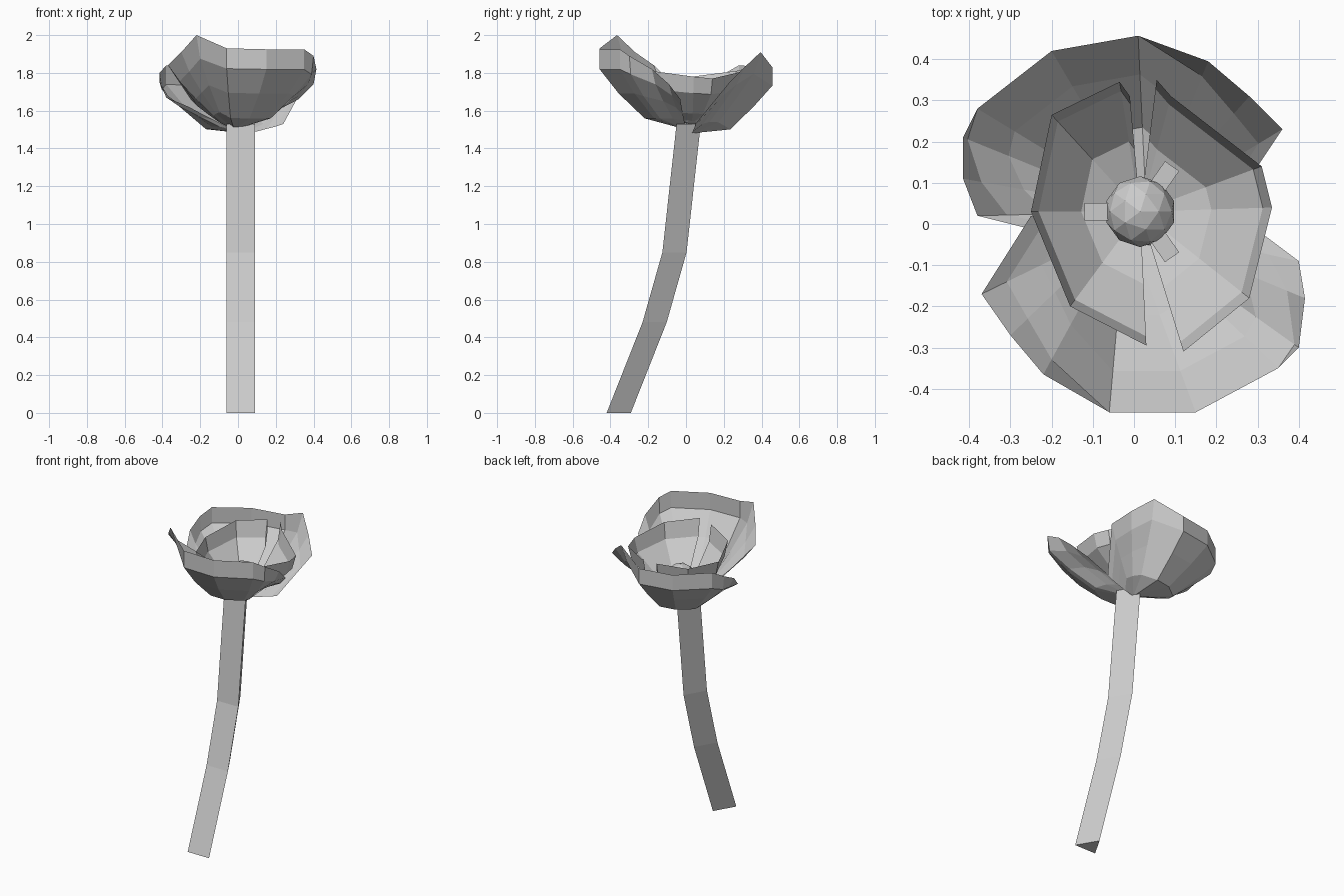
import bpy, bmesh, math
from mathutils import Vector, Matrix

if "Cube" in bpy.data.objects:
    bpy.data.objects.remove(bpy.data.objects["Cube"])


def make_object(name, verts, faces):
    mesh = bpy.data.meshes.new(name)
    mesh.from_pydata(verts, [], faces)
    mesh.update()
    obj = bpy.data.objects.new(name, mesh)
    bpy.context.collection.objects.link(obj)
    return obj


# Cupped sheet: rows follow the rim outline, shrunk towards the base point.
# The cup value per rim point blends from a straight side (0) to the profile (1).
def petal(name, base, rim, profile, cups=None):
    base = Vector(base)
    verts, faces, n, rows = [base], [], len(rim), len(profile)
    cups = cups or [1] * n
    for r, (spread, rise) in enumerate(profile):
        line = (r + 1) / rows
        for p, c in zip(rim, cups):
            d = Vector(p) - base
            s = line + (spread - line) * c
            h = line + (rise - line) * c
            verts.append(base + Vector((d.x * s, d.y * s, d.z * h)))
    faces += [(0, 1 + i, 2 + i) for i in range(n - 1)]
    for r in range(rows - 1):
        a = 1 + r * n
        faces += [(a + i, a + n + i, a + n + i + 1, a + i + 1) for i in range(n - 1)]
    return make_object(name, verts, faces)


# Stem: bent three-sided prism
path = [(-0.42, 0.0), (-0.23, 0.48), (-0.125, 0.85), (-0.05, 1.53)]
verts, faces = [], []
for y, z in path:
    verts += [(-0.06, y, z), (0.09, y, z), (0.015, y + 0.128, z)]
for r in range(len(path) - 1):
    for i in range(3):
        j = (i + 1) % 3
        faces.append((r * 3 + i, r * 3 + j, r * 3 + 3 + j, r * 3 + 3 + i))
n = len(verts)
faces += [(2, 1, 0), (n - 3, n - 2, n - 1)]
make_object("stem", verts, faces)

# Outer petals: straighter on one side, folded upright on the other
outer = [(0.48, 0.14), (0.78, 0.45), (1.0, 0.75), (1.0, 1.0)]
cups = [0.3, 0.3, 0.4, 0.6, 1, 1, 1, 0.9, 0.6, 0.3, 0.1]
petal("front_petal", (-0.02, 0.0, 1.50),
      [(-0.25, 0.02, 1.66), (-0.37, -0.17, 1.84), (-0.30, -0.27, 1.91),
       (-0.22, -0.365, 2.0), (-0.06, -0.457, 1.93), (0.15, -0.457, 1.925),
       (0.35, -0.35, 1.925), (0.40, -0.30, 1.89), (0.415, -0.18, 1.82),
       (0.40, -0.09, 1.74), (0.32, -0.03, 1.66)], outer, cups)
petal("back_petal", (0.03, 0.03, 1.48),
      [(0.24, 0.05, 1.53), (0.36, 0.23, 1.75), (0.28, 0.31, 1.83),
       (0.18, 0.395, 1.91), (0.01, 0.457, 1.83), (-0.20, 0.42, 1.83),
       (-0.38, 0.28, 1.84), (-0.415, 0.21, 1.80), (-0.415, 0.11, 1.75),
       (-0.38, 0.02, 1.67), (-0.26, -0.01, 1.62)],
      [(0.48, 0.06), (0.78, 0.42), (1.0, 0.72), (1.0, 1.0)], cups)

# Inner petals
inner = [(0.54, 0.22), (0.93, 0.65), (1.0, 1.0)]
petal("inner_petal_left", (0.015, 0.03, 1.53),
      [(-0.01, 0.31, 1.77), (-0.035, 0.345, 1.83), (-0.20, 0.265, 1.81),
       (-0.25, 0.03, 1.78), (-0.155, -0.20, 1.80), (0.03, -0.295, 1.82)], inner)
petal("inner_petal_right", (0.015, 0.03, 1.53),
      [(0.12, -0.31, 1.83), (0.28, -0.18, 1.81), (0.335, 0.04, 1.78),
       (0.31, 0.14, 1.77), (0.09, 0.31, 1.81), (0.055, 0.35, 1.84)], inner)

# Flower centre
bpy.ops.mesh.primitive_ico_sphere_add(subdivisions=2, radius=0.086, location=(0.015, 0.03, 1.61))
bpy.context.object.name = "flower_centre"

# Stamens: small blocks spaced around the centre
for k, angle in enumerate((180, 55, -55)):
    bm = bmesh.new()
    bmesh.ops.create_cube(bm, size=1.0)
    bm.transform(Matrix.Translation((0.015, 0.03, 1.60))
                 @ Matrix.Rotation(math.radians(angle), 4, 'Z')
                 @ Matrix.Translation((0.09, 0, 0))
                 @ Matrix.Diagonal((0.09, 0.042, 0.05, 1)))
    mesh = bpy.data.meshes.new("stamen")
    bm.to_mesh(mesh)
    bm.free()
    bpy.context.collection.objects.link(bpy.data.objects.new(f"stamen_{k + 1}", mesh))
